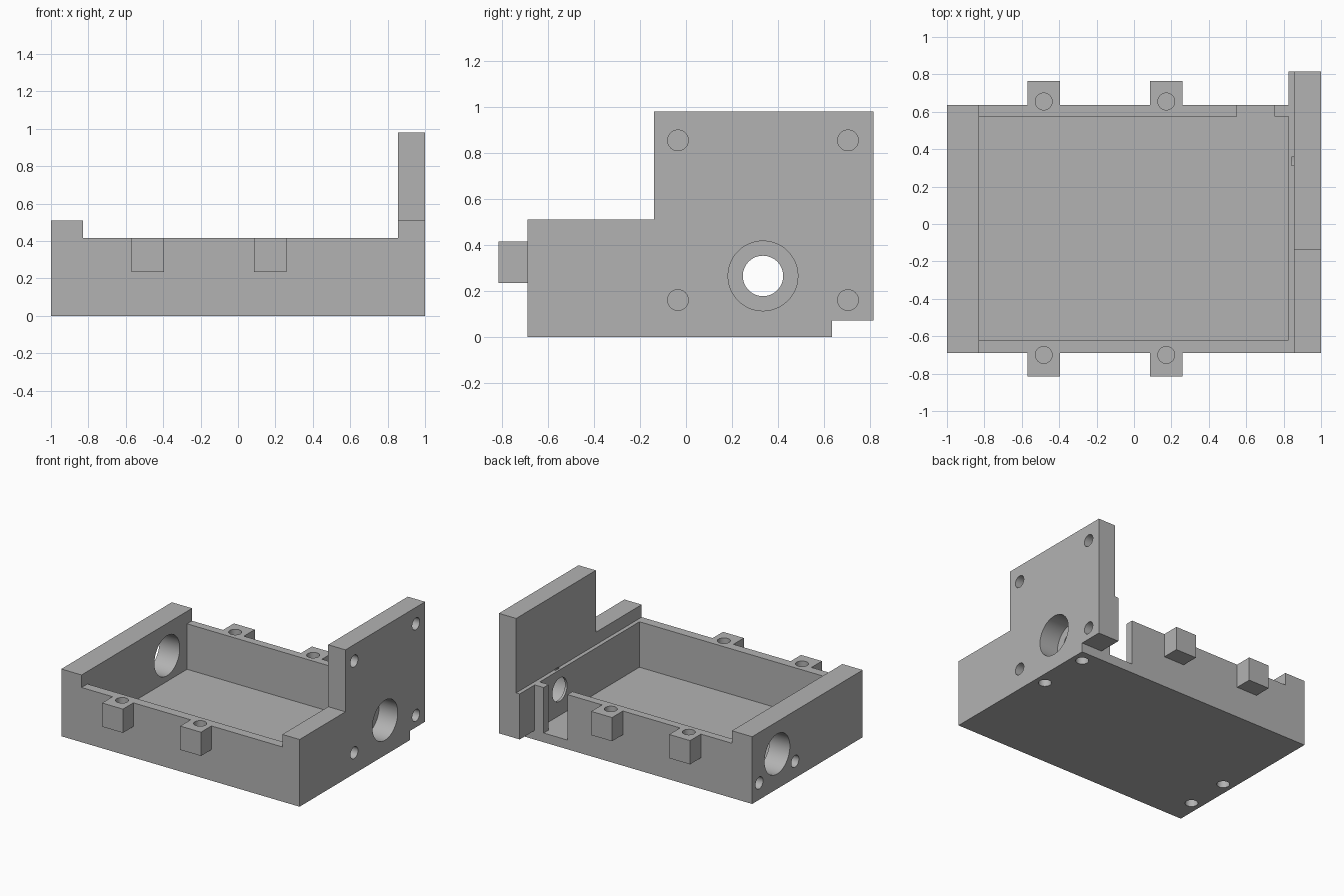
import bpy
import bmesh
from mathutils import Matrix, Vector

if "Cube" in bpy.data.objects:
    bpy.data.objects.remove(bpy.data.objects["Cube"], do_unlink=True)

grey = bpy.data.materials.new("plain_grey")
grey.use_nodes = True
COLOUR = (0.45, 0.45, 0.45, 1)
grey.diffuse_color = COLOUR
grey.node_tree.nodes["Principled BSDF"].inputs["Base Color"].default_value = COLOUR


def add_object(name, bm):
    bmesh.ops.recalc_face_normals(bm, faces=bm.faces)
    mesh = bpy.data.meshes.new(name)
    bm.to_mesh(mesh)
    bm.free()
    mesh.materials.append(grey)
    obj = bpy.data.objects.new(name, mesh)
    bpy.context.collection.objects.link(obj)
    return obj


def box(name, x, y, z):
    """Box from three (low, high) ranges."""
    bm = bmesh.new()
    bmesh.ops.create_cube(bm, size=1)
    for v in bm.verts:
        v.co = Vector(r[0] if c < 0 else r[1] for c, r in zip(v.co, (x, y, z)))
    return add_object(name, bm)


def prism(name, axis, span, outline):
    """Extrude an outline along x or y; the outline is in the other two axes."""
    def place(a, b, d):
        return (d, a, b) if axis == "x" else (a, d, b)
    bm = bmesh.new()
    face = bm.faces.new([bm.verts.new(place(a, b, span[0])) for a, b in outline])
    made = bmesh.ops.extrude_face_region(bm, geom=[face])["geom"]
    shift = Vector(place(0, 0, span[1] - span[0]))
    bmesh.ops.translate(bm, vec=shift, verts=[g for g in made if isinstance(g, bmesh.types.BMVert)])
    return add_object(name, bm)


def rod(start, end, radius):
    """Round cutter between two points."""
    start, end = Vector(start), Vector(end)
    along = end - start
    bm = bmesh.new()
    turn = along.to_track_quat("Z", "Y").to_matrix().to_4x4()
    bmesh.ops.create_cone(bm, cap_ends=True, segments=48, radius1=radius, radius2=radius,
                          depth=along.length,
                          matrix=Matrix.Translation((start + end) / 2) @ turn)
    return add_object("hole_cutter", bm)


def combine(target, tool, operation):
    """Apply a boolean and discard the tool."""
    tool.hide_render = True
    mod = target.modifiers.new(operation.lower(), "BOOLEAN")
    mod.operation, mod.solver, mod.object = operation, "EXACT", tool
    bpy.context.view_layer.objects.active = target
    bpy.ops.object.modifier_apply(modifier=mod.name)
    bpy.data.objects.remove(tool, do_unlink=True)


FRONT, BACK, WING = -0.69, 0.635, 0.815
FLOOR, RIM, END_TOP, PLATE_TOP = 0.07, 0.415, 0.51, 0.98
IN_L, IN_R, PLATE_IN = -0.83, 0.825, 0.855
R = 0.045

# Tray body with raised end walls
tray = prism("mounting_tray", "y", (FRONT, BACK),
             [(-1, 0), (1, 0), (1, END_TOP), (PLATE_IN, END_TOP), (PLATE_IN, RIM),
              (IN_L, RIM), (IN_L, END_TOP), (-1, END_TOP)])

# Tall mounting plate and the wing behind the tray
combine(tray, prism("plate", "x", (PLATE_IN, 1),
                    [(-0.14, 0.3), (0.6, 0.3), (0.6, FLOOR), (WING, FLOOR),
                     (WING, PLATE_TOP), (-0.14, PLATE_TOP)]), "UNION")
combine(tray, box("wing", (IN_R, 0.9), (0.6, WING), (FLOOR, RIM)), "UNION")

# Screw tabs on both long sides
TAB_X = (-0.4825, 0.1725)
for x in TAB_X:
    for y in ((FRONT - 0.125, FRONT + 0.03), (BACK - 0.03, BACK + 0.13)):
        combine(tray, box("tab", (x - 0.0875, x + 0.0875), y, (0.235, RIM)), "UNION")

# Open cavity and the gap in the back wall
combine(tray, box("cavity", (IN_L, IN_R), (-0.62, 0.575), (FLOOR, 0.7)), "DIFFERENCE")
combine(tray, box("gap", (0.55, 0.75), (0.5, 0.7), (FLOOR, 0.7)), "DIFFERENCE")

# Shaft hole in the left end, stepped bore in the plate
HY, HZ = 0.335, 0.265
combine(tray, rod((-1.1, HY, HZ), (-0.7, HY, HZ), 0.152), "DIFFERENCE")
combine(tray, rod((1.1, HY, HZ), (0.843, HY, HZ), 0.152), "DIFFERENCE")
combine(tray, rod((1.1, HY, HZ), (0.7, HY, HZ), 0.088), "DIFFERENCE")

# Blind screw holes: plate, left end, underside, tabs
holes = [((1.1, y, z), (0.89, y, z)) for y in (-0.035, 0.705) for z in (0.16, 0.855)]
holes += [((-1.1, y, 0.127), (-0.89, y, 0.127)) for y in (0.12, 0.55)]
holes += [((x, y, -0.1), (x, y, 0.1))
          for x, y in ((0.92, 0.54), (0.92, 0.14), (-0.92, -0.14), (-0.92, -0.48))]
holes += [((x, y, 0.5), (x, y, 0.3)) for x in TAB_X for y in (-0.7, 0.655)]
for start, end in holes:
    combine(tray, rod(start, end, R), "DIFFERENCE")

# Clean flat faces, smooth bores
bm = bmesh.new()
bm.from_mesh(tray.data)
bmesh.ops.remove_doubles(bm, verts=bm.verts, dist=0.0001)
bmesh.ops.dissolve_limit(bm, angle_limit=0.01, verts=bm.verts, edges=bm.edges)
bm.to_mesh(tray.data)
bm.free()
bpy.ops.object.select_all(action="DESELECT")
tray.select_set(True)
bpy.context.view_layer.objects.active = tray
bpy.ops.object.shade_smooth_by_angle(angle=0.5)
